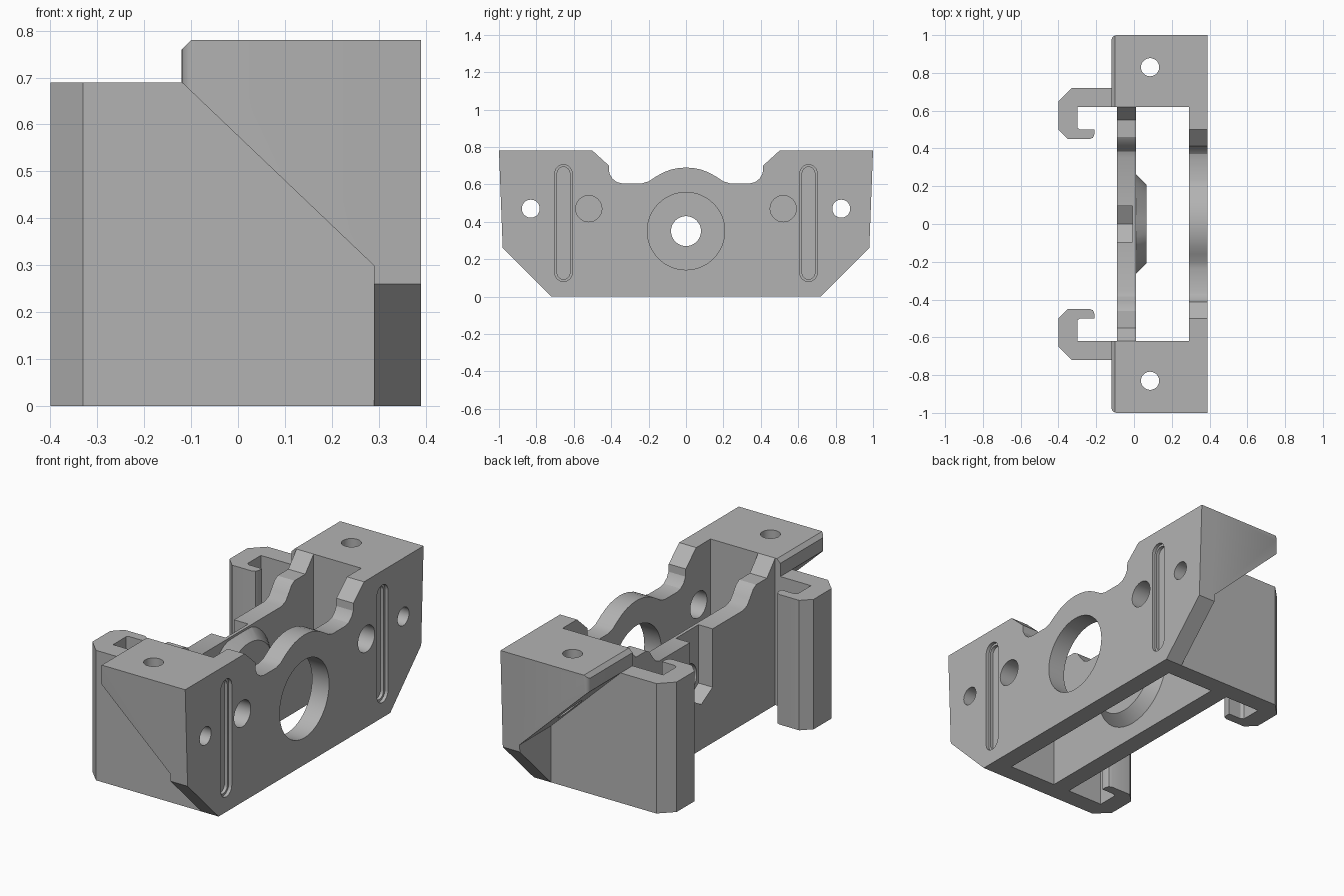
import bpy, bmesh
from math import pi, cos, sin, radians

cube = bpy.data.objects.get("Cube")
if cube:
    bpy.data.objects.remove(cube, do_unlink=True)

grey = bpy.data.materials.new("light_grey")
grey.use_nodes = True
colour = (0.45, 0.45, 0.45, 1)
grey.diffuse_color = colour
grey.node_tree.nodes["Principled BSDF"].inputs["Base Color"].default_value = colour


def prism(name, pts, axis, a, b):
    """Extrude a 2D outline along an axis from a to b."""
    place = {"x": lambda p, t: (t, p[0], p[1]),
             "y": lambda p, t: (p[0], t, p[1]),
             "z": lambda p, t: (p[0], p[1], t)}[axis]
    bm = bmesh.new()
    low, high = [[bm.verts.new(place(p, t)) for p in pts] for t in (a, b)]
    bm.faces.new(low)
    bm.faces.new(high)
    n = len(pts)
    for i in range(n):
        j = (i + 1) % n
        bm.faces.new((low[i], low[j], high[j], high[i]))
    bmesh.ops.recalc_face_normals(bm, faces=bm.faces[:])
    mesh = bpy.data.meshes.new(name)
    bm.to_mesh(mesh)
    bm.free()
    mesh.materials.append(grey)
    obj = bpy.data.objects.new(name, mesh)
    bpy.context.collection.objects.link(obj)
    return obj


def combine(target, other, operation):
    """Apply a boolean and remove the second object."""
    mod = target.modifiers.new("combine", "BOOLEAN")
    mod.operation = operation
    mod.solver = "EXACT"
    mod.object = other
    bpy.context.view_layer.objects.active = target
    bpy.ops.object.modifier_apply(modifier=mod.name)
    bpy.data.objects.remove(other, do_unlink=True)


def circle(u, v, r, n=48):
    return [(u + r * cos(2 * pi * i / n), v + r * sin(2 * pi * i / n)) for i in range(n)]


def slot(u, low, high, r, n=12):
    top = [(u + r * cos(pi * i / n), high - r + r * sin(pi * i / n)) for i in range(n + 1)]
    end = [(u - r * cos(pi * i / n), low + r - r * sin(pi * i / n)) for i in range(n + 1)]
    return top + end


def mirrored(half):
    """Complete a profile whose right half runs from the centre outwards."""
    return half + [(-u, v) for u, v in reversed(half) if u > 0]


# Front plate with a scalloped top edge
top_edge = [(0, .69), (.04, .687), (.08, .679), (.12, .664), (.16, .642), (.2, .616),
            (.235, .605), (.34, .605), (.37, .612), (.395, .632), (.41, .66), (.412, .7), (.5, .78)]
ends = [(1, .78), (.98, .26), (.72, 0)]
body = prism("bracket_body", mirrored(top_edge + ends), "x", .29, .39)

# Back plate with a lower top edge
back_edge = [(0, .605), (.35, .605), (.385, .618), (.41, .65), (.435, .685), (.46, .7),
             (.55, .7), (.62, .78), (.65, .78), (.65, 0)]
combine(body, prism("back_plate", mirrored(back_edge), "x", -.09, .01), "UNION")

# End walls with hooked clips, and overhanging gussets above them
clip = [(.35, .72), (-.33, .72), (-.4, .65), (-.4, .5), (-.35, .45), (-.235, .45),
        (-.217, .457), (-.21, .475), (-.21, .5), (-.285, .5), (-.3, .51), (-.3, .62), (.35, .62)]
gusset = [(-.12, .69), (-.12, .76), (-.1, .78), (.39, .78), (.39, 0), (.31, 0), (.31, .28)]
for s in (1, -1):
    wall = prism("end_wall", [(x, s * y) for x, y in clip], "z", 0, .69)
    wing = prism("gusset", gusset, "y", s * .62, s * 1.1)
    side = [(.5, 0), (.72, 0), (.98, .26), (1, .78), (1, .9), (.5, .9)]
    combine(wing, prism("side_limit", [(s * y, z) for y, z in side], "x", -.3, .6), "INTERSECT")
    corner = [(-.12 + .03 * (1 - cos(radians(a))), s * (.97 + .03 * sin(radians(a))))
              for a in range(0, 91, 15)]
    corner = [(-.2, s * .97)] + corner + [(-.09, s * 1.1), (-.2, s * 1.1)]
    combine(wing, prism("corner_cutter", corner, "z", -.1, 1), "DIFFERENCE")
    combine(body, wall, "UNION")
    combine(body, wing, "UNION")

# Conical boss on the inside of the back plate, trimmed at the plate's top
boss = prism("boss", circle(0, .35, 1), "x", 0, .065)
for v in boss.data.vertices:
    r = .275 if v.co.x < .01 else .21
    v.co.y *= r
    v.co.z = min(.35 + (v.co.z - .35) * r, .6)
combine(body, boss, "UNION")

# Central bores and the nut pocket with a pointed bottom
combine(body, prism("large_bore", circle(0, .35, .207, 64), "x", .2, .5), "DIFFERENCE")
combine(body, prism("small_bore", circle(0, .35, .08), "x", -.2, .15), "DIFFERENCE")
pocket = [(0, .24), (.095, .295), (.095, .9), (-.095, .9), (-.095, .295)]
combine(body, prism("nut_pocket", pocket, "x", -.2, -.007), "DIFFERENCE")

# Mounting holes and front grooves on both sides
for s in (1, -1):
    cutters = [
        prism("plate_hole", circle(s * .52, .47, .07), "x", .2, .5),
        prism("cross_hole", circle(s * .83, .47, .048), "x", -.3, .5),
        prism("top_hole", circle(.085, s * .83, .048), "z", .2, .9),
        prism("groove", slot(s * .655, .08, .705, .046), "x", .372, .5),
        prism("groove_floor", slot(s * .655, .092, .693, .034), "x", .355, .5),
    ]
    for cutter in cutters:
        combine(body, cutter, "DIFFERENCE")

# Smooth the round surfaces only
bpy.ops.object.select_all(action="DESELECT")
body.select_set(True)
bpy.context.view_layer.objects.active = body
bpy.ops.object.shade_smooth_by_angle(angle=radians(25))
